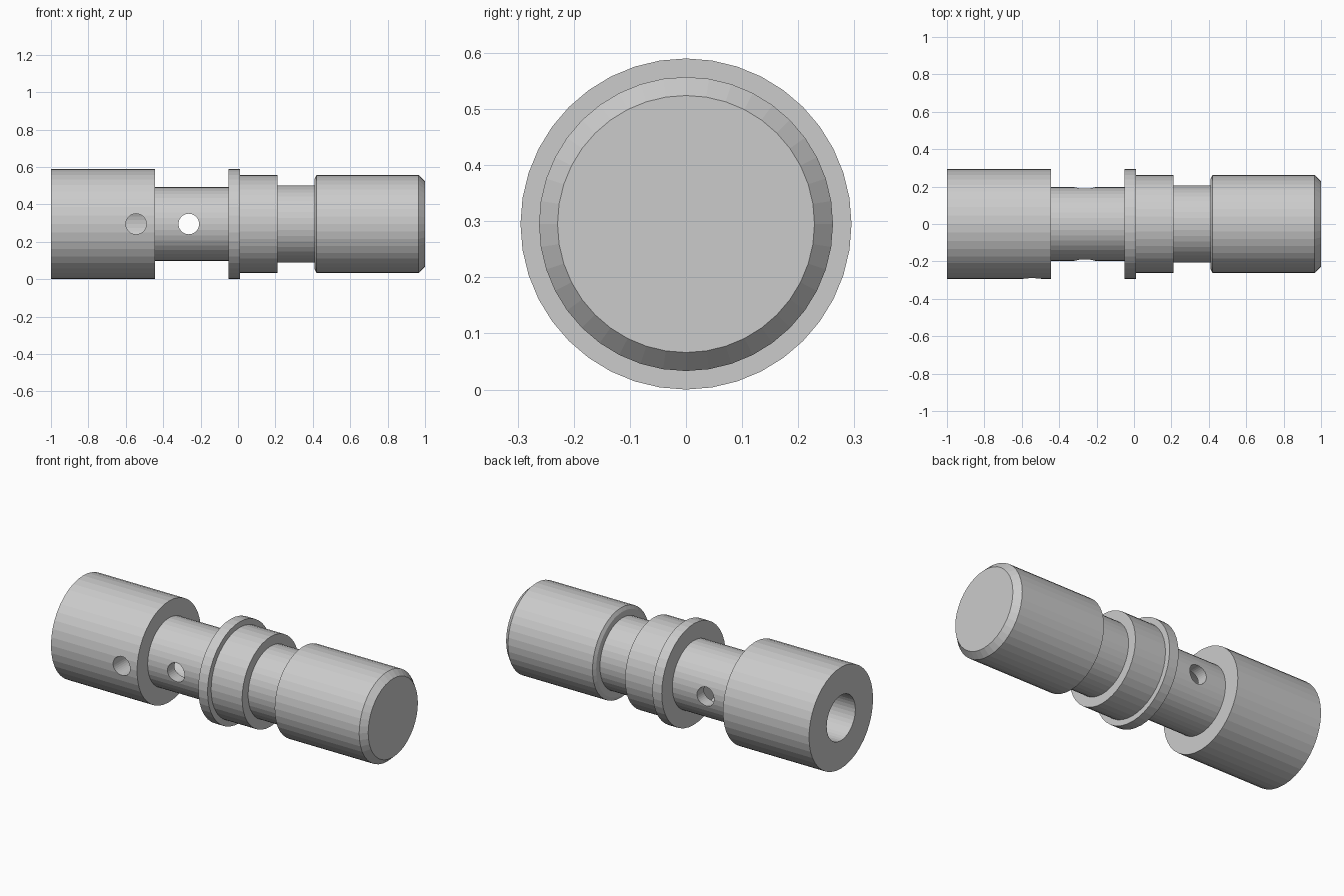
import bpy, bmesh
from math import cos, sin, pi

if "Cube" in bpy.data.objects:
    bpy.data.objects.remove(bpy.data.objects["Cube"])

SEGS = 40
AXIS_Z = 0.295


def lathe(name, profile):
    """Revolve (x, radius) points around the horizontal x axis."""
    bm = bmesh.new()
    rings = []
    for x, r in profile:
        if r == 0:
            rings.append([bm.verts.new((x, 0, AXIS_Z))])
        else:
            rings.append([bm.verts.new((x, r * cos(2 * pi * i / SEGS),
                                        AXIS_Z + r * sin(2 * pi * i / SEGS)))
                          for i in range(SEGS)])
    for a, b in zip(rings, rings[1:]):
        for i in range(SEGS):
            j = (i + 1) % SEGS
            if len(a) == 1:
                bm.faces.new((a[0], b[i], b[j]))
            elif len(b) == 1:
                bm.faces.new((a[i], b[0], a[j]))
            else:
                bm.faces.new((a[i], b[i], b[j], a[j]))
    bmesh.ops.recalc_face_normals(bm, faces=bm.faces)
    mesh = bpy.data.meshes.new(name)
    bm.to_mesh(mesh)
    bm.free()
    obj = bpy.data.objects.new(name, mesh)
    bpy.context.collection.objects.link(obj)
    return obj


def drill(target, name, x, y0, y1, r=0.055):
    """Cut a hole along y between y0 and y1."""
    bpy.ops.mesh.primitive_cylinder_add(
        vertices=32, radius=r, depth=y1 - y0,
        location=(x, (y0 + y1) / 2, AXIS_Z), rotation=(pi / 2, 0, 0))
    cutter = bpy.context.object
    cutter.name = name
    mod = target.modifiers.new(name, 'BOOLEAN')
    mod.operation = 'DIFFERENCE'
    mod.solver = 'EXACT'
    mod.object = cutter
    bpy.context.view_layer.objects.active = target
    bpy.ops.object.modifier_apply(modifier=name)
    bpy.data.objects.remove(cutter, do_unlink=True)


# Spool: blind bore, large land, neck, flange, collar, groove, chamfered land
spool = lathe("valve_spool", [
    (-0.15, 0), (-0.15, 0.132), (-1.0, 0.132),
    (-1.0, 0.295), (-0.445, 0.295),
    (-0.445, 0.197), (-0.05, 0.197),
    (-0.05, 0.295), (0.01, 0.295),
    (0.01, 0.262), (0.21, 0.262),
    (0.21, 0.207), (0.41, 0.207),
    (0.41, 0.242), (0.42, 0.262),
    (0.965, 0.262), (1.0, 0.229), (1.0, 0)])

# Front port into the bore, and cross port through the neck
drill(spool, "front_port", -0.545, -0.5, 0.0)
drill(spool, "cross_port", -0.263, -0.5, 0.5)
